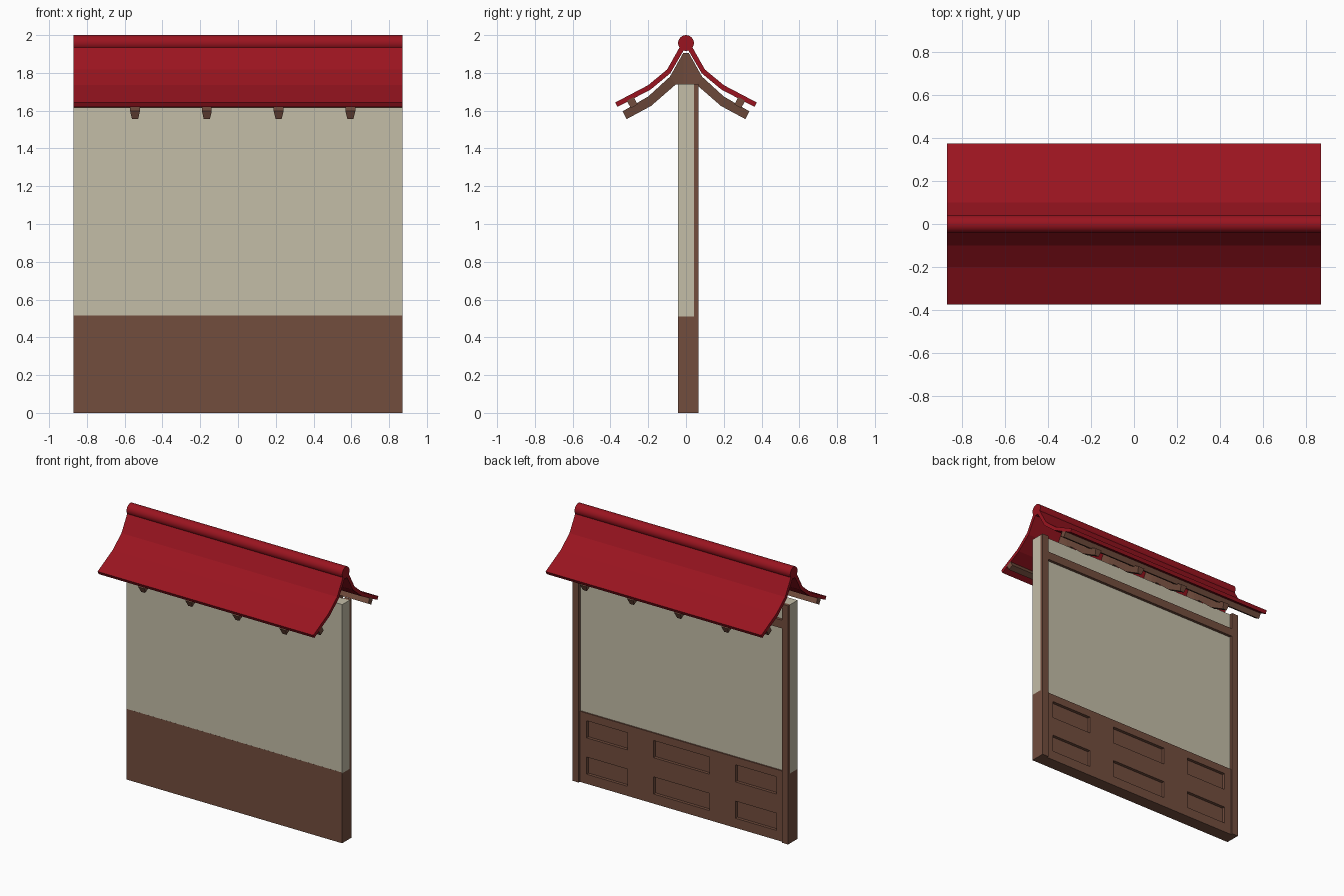
import bpy, bmesh, math
from mathutils import Vector

if "Cube" in bpy.data.objects:
    bpy.data.objects.remove(bpy.data.objects["Cube"])


def material(name, rgb):
    m = bpy.data.materials.new(name)
    m.diffuse_color = (*rgb, 1)
    m.use_nodes = True
    m.node_tree.nodes["Principled BSDF"].inputs["Base Color"].default_value = m.diffuse_color
    return m


RED = material("red_roof", (0.32, 0.007, 0.014))
CREAM = material("cream_plaster", (0.55, 0.51, 0.39))
BROWN = material("brown_wood", (0.17, 0.075, 0.048))
HALF = 0.87


def finish(bm, name, mat):
    bmesh.ops.recalc_face_normals(bm, faces=bm.faces)
    me = bpy.data.meshes.new(name)
    bm.to_mesh(me)
    bm.free()
    ob = bpy.data.objects.new(name, me)
    bpy.context.collection.objects.link(ob)
    me.materials.append(mat)
    return ob


def add_box(bm, lo, hi):
    verts = bmesh.ops.create_cube(bm, size=1)["verts"]
    for v in verts:
        v.co = Vector([hi[i] if v.co[i] > 0 else lo[i] for i in range(3)])


def box(name, lo, hi, mat):
    bm = bmesh.new()
    add_box(bm, lo, hi)
    return finish(bm, name, mat)


def loft(name, rings, mat):
    # Skin matching closed rings of points and cap both ends
    bm = bmesh.new()
    vs = [[bm.verts.new(p) for p in r] for r in rings]
    n = len(vs[0])
    for a, b in zip(vs, vs[1:]):
        for i in range(n):
            j = (i + 1) % n
            bm.faces.new((a[i], a[j], b[j], b[i]))
    bm.faces.new(vs[0])
    bm.faces.new(vs[-1])
    return finish(bm, name, mat)


def extrude_x(name, profile, mat):
    return loft(name, [[(x, y, z) for y, z in profile] for x in (-HALF, HALF)], mat)


def mirrored(pts):
    # Eave-to-centre points continued to the opposite eave
    return pts + [(-y, z) for y, z in reversed(pts[:-1])]


# Plaster wall and wooden base
box("plaster_wall", (-HALF, -0.042, 0.51), (HALF, 0.042, 1.74), CREAM)
base = box("wooden_base", (-HALF, -0.0425, 0), (HALF, 0.052, 0.515), BROWN)

# Six recessed panels in the back of the base
bm = bmesh.new()
for x0, x1 in ((-0.765, -0.435), (-0.225, 0.225), (0.435, 0.765)):
    for z0, z1 in ((0.07, 0.195), (0.335, 0.46)):
        add_box(bm, (x0, 0.03, z0), (x1, 0.1, z1))
cutter = finish(bm, "panel_cutter", BROWN)
cutter.hide_render = True
cutter.hide_viewport = True
mod = base.modifiers.new("panels", 'BOOLEAN')
mod.operation = 'DIFFERENCE'
mod.solver = 'EXACT'
mod.object = cutter

# Back posts and top rail
for name, x in (("left_post", -HALF), ("right_post", HALF - 0.05)):
    box(name, (x, 0.042, 0), (x + 0.05, 0.066, 1.74), BROWN)
box("top_rail", (-HALF + 0.05, 0.04, 1.56), (HALF - 0.05, 0.062, 1.62), BROWN)

# Curved rafters, narrower along the underside
top = mirrored([(0.335, 1.597), (0.2, 1.675), (0.085, 1.78), (0.015, 1.905), (0, 1.905)])
low = mirrored([(0.315, 1.555), (0.185, 1.625), (0.055, 1.738), (0.012, 1.738), (0, 1.738)])
for i in range(4):
    x = -0.545 + 0.38 * i
    rings = [[(x - 0.026, ty, tz), (x + 0.026, ty, tz), (x + 0.016, ly, lz), (x - 0.016, ly, lz)]
             for (ty, tz), (ly, lz) in zip(top, low)]
    loft(f"rafter_{i + 1}", rings, BROWN)

# Eave purlins, tilted with the roof slope
for name, s in (("front_purlin", -1), ("back_purlin", 1)):
    extrude_x(name, [(s * 0.277, 1.672), (s * 0.313, 1.652), (s * 0.292, 1.613), (s * 0.256, 1.633)], BROWN)

# Bent roof sheet
outer = mirrored([(0.375, 1.643), (0.2, 1.735), (0.1, 1.818), (0.02, 1.96), (0, 1.98)])
inner = mirrored([(0.363, 1.62), (0.187, 1.712), (0.083, 1.798), (0.012, 1.92), (0, 1.925)])
extrude_x("roof_sheet", outer + inner[::-1], RED)

# Round ridge cap
bpy.ops.mesh.primitive_cylinder_add(vertices=24, radius=0.042, depth=2 * HALF,
                                    location=(0, 0, 1.958), rotation=(0, math.pi / 2, 0))
ridge = bpy.context.object
ridge.name = "ridge_cap"
ridge.data.materials.append(RED)
bpy.ops.object.shade_smooth_by_angle(angle=math.radians(30))
